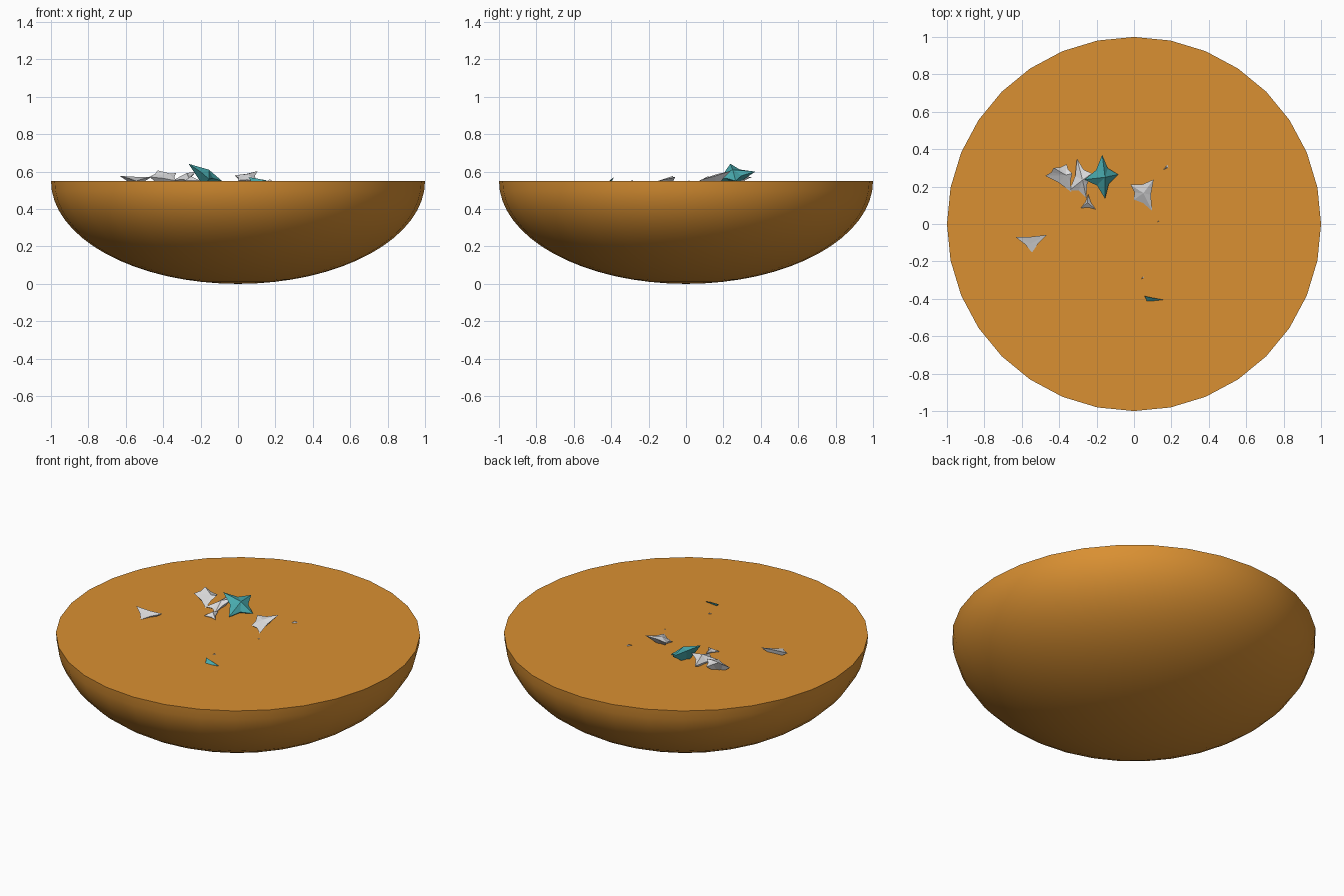
import bpy, bmesh, math
from mathutils import Vector

if "Cube" in bpy.data.objects:
    bpy.data.objects.remove(bpy.data.objects["Cube"])

RIM = 0.55  # height of the flat top


def material(name, rgb):
    m = bpy.data.materials.new(name)
    m.diffuse_color = (*rgb, 1)
    m.use_nodes = True
    m.node_tree.nodes["Principled BSDF"].inputs["Base Color"].default_value = m.diffuse_color
    return m


ORANGE = material("amber orange", (0.70, 0.28, 0.032))
GREY = material("pale grey", (0.72, 0.72, 0.73))
TEAL = material("teal", (0.065, 0.40, 0.42))


def add_object(name, bm, mat):
    bmesh.ops.recalc_face_normals(bm, faces=bm.faces)
    mesh = bpy.data.meshes.new(name)
    bm.to_mesh(mesh)
    bm.free()
    mesh.materials.append(mat)
    ob = bpy.data.objects.new(name, mesh)
    bpy.context.collection.objects.link(ob)
    return ob


def shard(name, mat, apex, tips, inner=0.6):
    """Faceted star: tips in a ring with notches between, closed by an apex and a mirrored base."""
    tips = [Vector(t) for t in tips]
    apex = Vector(apex)
    centre = sum(tips, Vector()) / len(tips)
    base = 2 * centre - apex
    base.z = min(base.z, RIM - 0.03)
    ring = []
    for i, t in enumerate(tips):
        mid = (t + tips[(i + 1) % len(tips)]) / 2
        ring += [t, centre.lerp(mid, inner)]
    bm = bmesh.new()
    verts = [bm.verts.new(p) for p in ring]
    top, bottom = bm.verts.new(apex), bm.verts.new(base)
    for i, v in enumerate(verts):
        w = verts[(i + 1) % len(verts)]
        bm.faces.new((v, w, top))
        bm.faces.new((w, v, bottom))
    return add_object(name, bm, mat)


# Half-ellipsoid bowl with a flat filled top
bm = bmesh.new()
bmesh.ops.create_uvsphere(bm, u_segments=32, v_segments=32, radius=1)
cut = bmesh.ops.bisect_plane(bm, geom=bm.verts[:] + bm.edges[:] + bm.faces[:], dist=1e-4,
                             plane_co=(0, 0, 0), plane_no=(0, 0, 1), clear_outer=True)
bmesh.ops.holes_fill(bm, edges=[e for e in bm.edges if e.is_boundary], sides=0)
for v in bm.verts:
    v.co.z = RIM + v.co.z * RIM
bowl = add_object("filled_bowl", bm, ORANGE)
bpy.context.view_layer.objects.active = bowl
bowl.select_set(True)
bpy.ops.object.shade_smooth_by_angle(angle=math.radians(40))
bowl.select_set(False)

# Teal shards
shard("large_teal_shard", TEAL, (-0.155, 0.25, 0.61),
      [(-0.265, 0.237, 0.642), (-0.17, 0.37, 0.60), (-0.085, 0.265, 0.55), (-0.155, 0.135, 0.56)], 0.7)
shard("small_teal_shard", TEAL, (0.09, -0.393, 0.565),
      [(0.055, -0.385, 0.57), (0.155, -0.405, 0.553), (0.07, -0.418, 0.545)], 0.9)

# Grey shards
shard("left_grey_shard", GREY, (-0.365, 0.262, 0.59),
      [(-0.475, 0.257, 0.572), (-0.43, 0.30, 0.607), (-0.36, 0.32, 0.57),
       (-0.33, 0.27, 0.592), (-0.335, 0.17, 0.552)], 0.85)
shard("middle_grey_shard", GREY, (-0.275, 0.235, 0.592),
      [(-0.305, 0.35, 0.57), (-0.225, 0.27, 0.60), (-0.255, 0.14, 0.553), (-0.345, 0.18, 0.555)], 0.75)
shard("small_grey_shard", GREY, (-0.25, 0.115, 0.575),
      [(-0.245, 0.16, 0.56), (-0.285, 0.085, 0.553), (-0.205, 0.078, 0.553)], 0.7)
shard("right_grey_shard", GREY, (0.05, 0.165, 0.587),
      [(-0.018, 0.21, 0.58), (0.105, 0.238, 0.603), (0.097, 0.07, 0.553), (0.0, 0.13, 0.553)], 0.8)
shard("far_left_grey_shard", GREY, (-0.55, -0.105, 0.562),
      [(-0.633, -0.07, 0.577), (-0.465, -0.058, 0.57), (-0.545, -0.152, 0.55)], 0.85)

# Tiny grey tips just breaking the surface
for i, (x, y, r) in enumerate([(0.17, 0.303, 0.014), (0.045, -0.288, 0.008), (0.13, 0.015, 0.005)]):
    shard(f"tiny_grey_tip_{i + 1}", GREY, (x, y, RIM + r * 0.6),
          [(x - r, y - r, RIM), (x + r, y, RIM), (x + r * 0.6, y + r, RIM)], 1.0)
